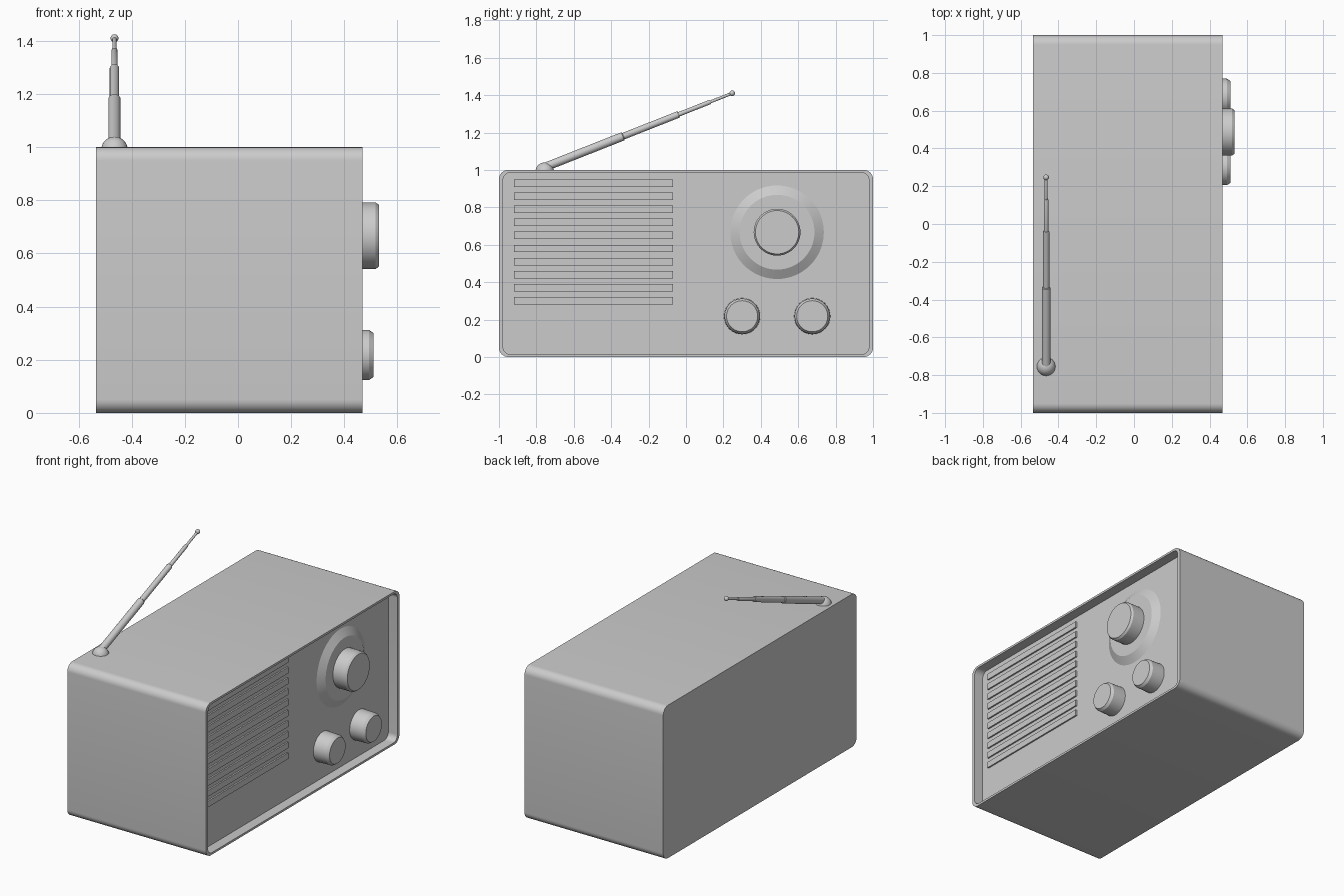
import bpy, bmesh, math
from mathutils import Vector

if "Cube" in bpy.data.objects:
    bpy.data.objects.remove(bpy.data.objects["Cube"])

BACK, FRONT, PANEL = -0.535, 0.468, 0.403


def make_object(name, bm, angle=35):
    bmesh.ops.recalc_face_normals(bm, faces=bm.faces)
    mesh = bpy.data.meshes.new(name)
    bm.to_mesh(mesh)
    bm.free()
    obj = bpy.data.objects.new(name, mesh)
    bpy.context.collection.objects.link(obj)
    bpy.ops.object.select_all(action='DESELECT')
    obj.select_set(True)
    bpy.context.view_layer.objects.active = obj
    bpy.ops.object.shade_smooth_by_angle(angle=math.radians(angle))
    return obj


def rounded_rect(x, inset_y, inset_z, radius, steps=8):
    """Loop of points around the cabinet outline at depth x."""
    hy, hz = 1 - inset_y - radius, 0.5 - inset_z - radius
    pts = []
    for k, (sy, sz) in enumerate([(1, 1), (-1, 1), (-1, -1), (1, -1)]):
        for i in range(steps + 1):
            a = math.pi / 2 * (k + i / steps)
            pts.append(Vector((x, sy * hy + radius * math.cos(a),
                               0.5 + sz * hz + radius * math.sin(a))))
    return pts


def skin(name, loops, angle=35):
    """Bridge successive loops and cap both ends."""
    bm = bmesh.new()
    rings = [[bm.verts.new(p) for p in loop] for loop in loops]
    n = len(rings[0])
    for a, b in zip(rings, rings[1:]):
        for i in range(n):
            j = (i + 1) % n
            bm.faces.new((a[i], a[j], b[j], b[i]))
    bm.faces.new(rings[0][::-1])
    bm.faces.new(rings[-1])
    return make_object(name, bm, angle)


def turned(name, origin, axis, profile, sides=40):
    """Turned part: profile is (distance along axis, radius) pairs."""
    rot = Vector((0, 0, 1)).rotation_difference(Vector(axis).normalized())
    loops = [[Vector(origin) + rot @ Vector((r * math.cos(2 * math.pi * i / sides),
                                             r * math.sin(2 * math.pi * i / sides), d))
              for i in range(sides)] for d, r in profile]
    return skin(name, loops, 30)


def ball(name, centre, radius):
    bm = bmesh.new()
    bmesh.ops.create_uvsphere(bm, u_segments=24, v_segments=14, radius=radius)
    bmesh.ops.translate(bm, verts=bm.verts, vec=centre)
    return make_object(name, bm)


# Cabinet with a thin rim around the recessed front panel
skin("cabinet", [rounded_rect(BACK, 0, 0, 0.05),
                 rounded_rect(FRONT, 0, 0, 0.05),
                 rounded_rect(FRONT, 0.022, 0.014, 0.04),
                 rounded_rect(PANEL, 0.022, 0.014, 0.04)])

# Speaker grille slats
for i in range(10):
    bm = bmesh.new()
    bmesh.ops.create_cube(bm, size=1)
    bmesh.ops.scale(bm, verts=bm.verts, vec=(0.02, 0.85, 0.04))
    bmesh.ops.translate(bm, verts=bm.verts, vec=(PANEL, -0.495, 0.30 + 0.07 * i))
    make_object(f"grille_slat_{i + 1}", bm)

# Tuning dial: sloped ring and large knob
X = (1, 0, 0)
dial = (PANEL, 0.487, 0.667)
turned("dial_ring", dial, X, [(-0.01, 0.25), (0, 0.25), (0.03, 0.2)], 64)
turned("tuning_knob", dial, X, [(0, 0.125), (0.115, 0.125), (0.128, 0.116)], 48)

# Two small knobs
for name, y in (("volume_knob", 0.30), ("tone_knob", 0.675)):
    turned(name, (PANEL, y, 0.218), X, [(-0.01, 0.097), (0.09, 0.094), (0.107, 0.083)])

# Telescopic antenna with pivot dome and tip
foot = Vector((-0.465, -0.755, 1.015))
tip = Vector((-0.465, 0.247, 1.41))
length = (tip - foot).length
ball("antenna_pivot", (-0.465, -0.755, 0.99), 0.05)
stages = [(0, 0.42, 0.023), (0.42, 0.715, 0.018), (0.715, 0.885, 0.012), (0.885, 1, 0.008)]
for i, (a, b, r) in enumerate(stages):
    turned(f"antenna_stage_{i + 1}", foot, tip - foot,
           [(a * length - 0.005 * (i > 0), r), (b * length - 0.004, r), (b * length, r * 0.85)], 20)
ball("antenna_tip", tip, 0.015)
